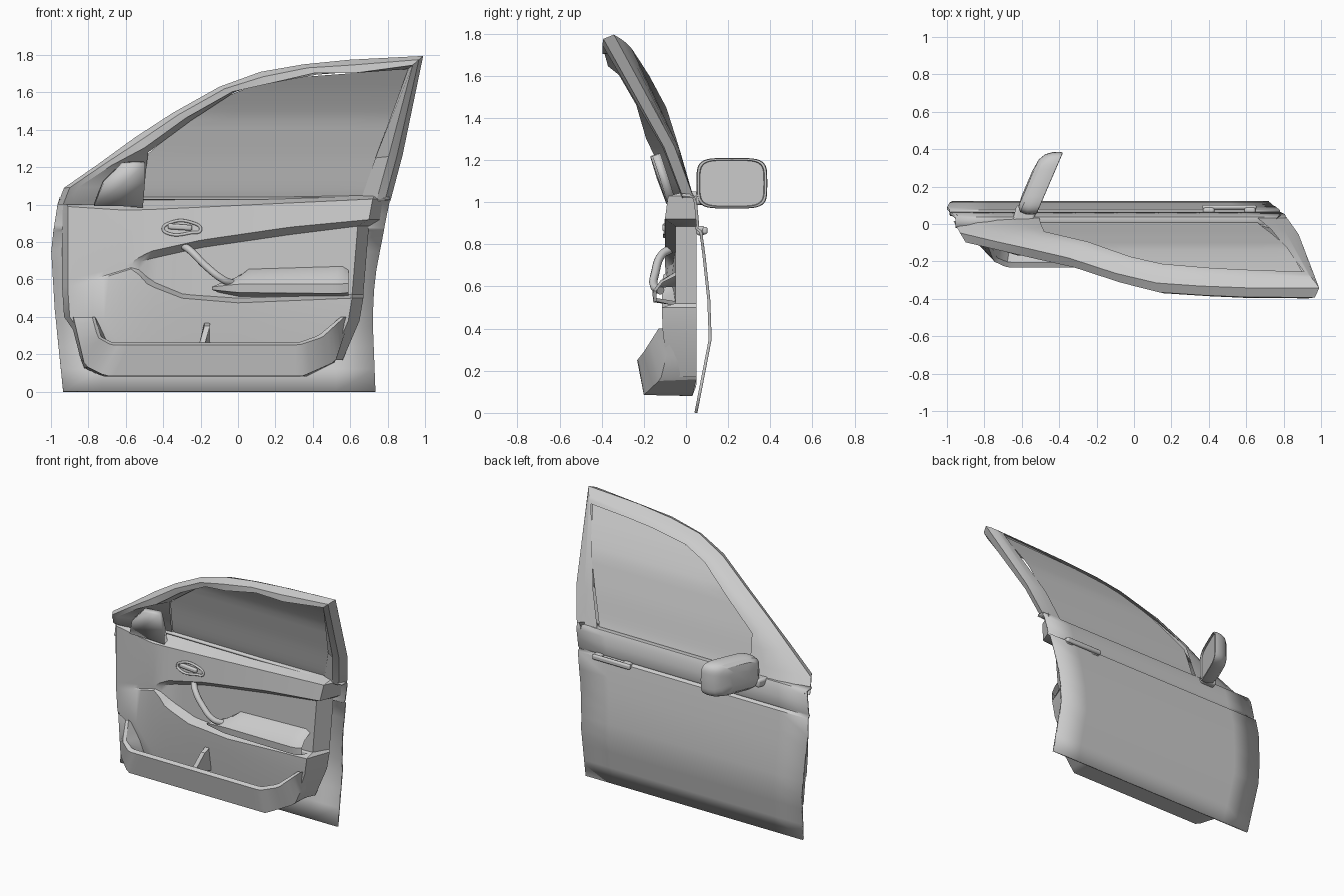
import bpy, bmesh, math
from mathutils import Vector

if "Cube" in bpy.data.objects:
    bpy.data.objects.remove(bpy.data.objects["Cube"])


def interp(pts, x, k=1):
    # piecewise-linear lookup of component k by first component
    if x <= pts[0][0]:
        return pts[0][k]
    for a, b in zip(pts, pts[1:]):
        if x <= b[0]:
            return a[k] + (b[k] - a[k]) * (x - a[0]) / (b[0] - a[0])
    return pts[-1][k]


def finish(ob, angle=30):
    bpy.ops.object.select_all(action='DESELECT')
    ob.select_set(True)
    bpy.context.view_layer.objects.active = ob
    bpy.ops.object.shade_smooth_by_angle(angle=math.radians(angle))
    return ob


def loft(name, rows, closed=False, cap=False, thick=0):
    # skin a list of equal-length point rows
    bm = bmesh.new()
    vs = [[bm.verts.new(p) for p in r] for r in rows]
    n = len(rows[0])
    for a, b in zip(vs, vs[1:]):
        for i in range(n if closed else n - 1):
            j = (i + 1) % n
            bm.faces.new((a[i], a[j], b[j], b[i]))
    if cap:
        bm.faces.new(vs[0])
        bm.faces.new(vs[-1])
    bmesh.ops.recalc_face_normals(bm, faces=bm.faces)
    me = bpy.data.meshes.new(name)
    bm.to_mesh(me)
    bm.free()
    ob = bpy.data.objects.new(name, me)
    bpy.context.collection.objects.link(ob)
    if thick:
        m = ob.modifiers.new("thickness", 'SOLIDIFY')
        m.thickness, m.offset = thick, 0
    return finish(ob)


def spread(row, n=48, ends=None):
    # resample a left-to-right row, denser at its ends; optionally return the ends to the skin
    x0, x1 = row[0][0], row[-1][0]
    out = []
    for i in range(n + 1):
        x = x0 + (x1 - x0) * (1 - math.cos(math.pi * i / n)) / 2
        out.append((x, interp(row, x, 1), interp(row, x, 2)))
    if ends:
        out = [(x0 - ends[0], .05, row[0][2])] + out + [(x1 + ends[1], .05, row[-1][2])]
    return out


def box(name, loc, size, bevel, rot=(0, 0, 0)):
    bpy.ops.mesh.primitive_cube_add(size=1, location=loc, rotation=rot)
    ob = bpy.context.object
    ob.name = name
    ob.scale = size
    bpy.ops.object.transform_apply(location=False, rotation=False, scale=True)
    m = ob.modifiers.new("round", 'BEVEL')
    m.width, m.segments = bevel, 3
    return finish(ob)


def tube(name, pts, r, cyclic=False):
    cu = bpy.data.curves.new(name, 'CURVE')
    cu.dimensions = '3D'
    cu.bevel_depth, cu.bevel_resolution, cu.use_fill_caps = r, 3, True
    sp = cu.splines.new('BEZIER')
    sp.bezier_points.add(len(pts) - 1)
    for bp, p in zip(sp.bezier_points, pts):
        bp.co = p
        bp.handle_left_type = bp.handle_right_type = 'AUTO'
    sp.use_cyclic_u = cyclic
    ob = bpy.data.objects.new(name, cu)
    bpy.context.collection.objects.link(ob)


# Outer side profile (z, y) and the front and rear door edges (z, x)
SIDE = [(0, .047), (.35, .115), (.54, .108), (.75, .085), (.86, .07), (.875, .05), (.89, .056),
        (1.0, .045), (1.06, .02), (1.25, -.03), (1.47, -.1), (1.61, -.18), (1.757, -.276), (1.8, -.3)]
LEFT = [(0, -.935), (.44, -.98), (.775, -1), (1.0, -.965), (1.04, -.95)]
RIGHT = [(0, .735), (.385, .72), (.6, .73), (.89, .785), (1.04, .815)]

# Outer door skin
zs = [0, .12, .24, .35, .44, .54, .65, .75, .86, .875, .89, .95, 1.0, 1.03]
rows = []
for z in zs:
    l, r = interp(LEFT, z), interp(RIGHT, z)
    rows.append([(l + (r - l) * i / 8, interp(SIDE, z), z) for i in range(9)])
rows.append([(x, -.02, 1.035) for x, y, z in rows[-1]])
loft("door_skin", rows, thick=.014)

# Window frame: (x, z) outer edge and opening edge, with inward roll of the outer edge
OUT = [(-.965, 1.0), (-.93, 1.09), (-.75, 1.215), (-.55, 1.36), (-.35, 1.49), (-.1, 1.63), (.12, 1.71),
       (.35, 1.75), (.6, 1.775), (.99, 1.795), (.88, 1.265), (.815, 1.02)]
WIN = [(-.51, 1.0), (-.50, 1.1), (-.49, 1.2), (-.48, 1.28), (-.25, 1.45), (-.02, 1.6), (.15, 1.66),
       (.42, 1.695), (.62, 1.71), (.91, 1.725), (.735, 1.25), (.655, 1.02)]
ROLL = [.03, .06, .07, .07, .07, .07, .07, .06, .055, .045, .02, 0]
frame = []
for t in (0, .25, .5, .75, 1):
    row = []
    for o, w, r in zip(OUT, WIN, ROLL):
        x, z = w[0] + (o[0] - w[0]) * t, w[1] + (o[1] - w[1]) * t
        row.append((x, interp(SIDE, z) - r * t * t, z))
    frame.append(row)
outer = frame[-1]
for shift, depth in ((.03, .05), (.075, .055)):
    row = []
    for p, w in zip(outer, WIN):
        d = Vector((w[0] - p[0], 0, w[1] - p[2])).normalized() * shift
        row.append((p[0] + d.x, p[1] - depth, p[2] + d.z))
    frame.append(row)
frame.append([(x, interp(SIDE, z) - .03, z) for x, z in WIN])
loft("window_frame", frame)

# Window glass
wl = sorted((z, x) for x, z in WIN[:10])
wr = sorted((z, x) for x, z in WIN[9:])
rows = []
for i in range(17):
    z = 1.0 + .725 * i / 16
    l, r = interp(wl, z), interp(wr, z)
    rows.append([(l + (r - l) * k / 6, interp(SIDE, z) - .02, z) for k in range(7)])
loft("window_glass", rows)

# Inner corner cover in front of the window
loft("corner_cover", [[(-.77, -.075, 1.0), (-.64, -.075, 1.0), (-.51, -.065, .99)],
                      [(-.72, -.12, 1.12), (-.61, -.115, 1.12), (-.5, -.105, 1.12)],
                      [(-.62, -.15, 1.22), (-.56, -.15, 1.225), (-.5, -.14, 1.225)]], thick=.04)

# Lower storage pocket
pocket = [
    [(-.9, .05, .4), (-.83, .05, .13), (-.72, .03, .08), (.36, .03, .08), (.52, .05, .16), (.62, .05, .4)],
    [(-.88, -.06, .4), (-.82, -.12, .14), (-.71, -.2, .085), (.35, -.2, .085), (.52, -.12, .16), (.6, -.06, .4)],
    [(-.78, -.12, .4), (-.75, -.2, .29), (-.68, -.232, .25), (.33, -.232, .25), (.45, -.2, .29), (.57, -.13, .4)],
    [(-.765, -.11, .4), (-.735, -.18, .295), (-.67, -.205, .262), (.32, -.205, .262), (.43, -.18, .3), (.55, -.12, .4)],
    [(-.74, -.08, .36), (-.66, -.08, .17), (.3, -.08, .17), (.5, -.08, .36)]]
loft("door_pocket", [spread(r) for r in pocket])
loft("pocket_divider", [[(x - .03, -.21, .245), (x, -.15, .35), (x, -.09, .37), (x, -.08, .2)]
                        for x in (-.18, -.15)], closed=True, cap=True)

# Inner trim panel with recess under the upper band
trim = [
    [(-.74, -.07, .17), (.5, -.08, .17)],
    [(-.9, -.04, .4), (-.75, -.1, .38), (.59, -.11, .38)],
    [(-.91, -.04, .55), (-.56, -.11, .66), (-.48, -.115, .57), (-.3, -.115, .5), (0, -.115, .475), (.61, -.115, .5)],
    [(-.91, -.04, .56), (-.55, -.1, .67), (-.46, -.06, .59), (-.29, -.05, .52), (0, -.05, .5), (.61, -.05, .52)],
    [(-.91, -.04, .6), (-.55, -.1, .685), (-.47, -.06, .71), (-.2, -.05, .77), (.28, -.05, .84), (.64, -.05, .885)],
    [(-.91, -.04, .64), (-.56, -.1, .7), (-.47, -.1, .75), (-.2, -.1, .81), (.28, -.1, .88), (.7, -.1, .92)],
    [(-.91, -.04, .99), (-.6, -.085, .97), (-.44, -.085, .975), (.72, -.085, 1.03)],
    [(-.92, .02, 1.02), (.73, 0, 1.05)]]
loft("trim_panel", [spread(r, ends=(.03, .06)) for r in trim])

# Armrest, pull handle and inner release handle
arm = [
    [(0, -.05, .6), (.05, -.05, .655), (.56, -.05, .67), (.59, -.05, .65)],
    [(-.06, -.11, .595), (.05, -.115, .625), (.54, -.12, .63), (.59, -.11, .62)],
    [(-.14, -.145, .56), (0, -.16, .575), (.54, -.16, .575), (.59, -.14, .58)],
    [(-.14, -.14, .545), (0, -.155, .53), (.54, -.155, .525), (.59, -.14, .53)],
    [(-.1, -.05, .53), (0, -.05, .51), (.54, -.05, .51), (.59, -.05, .51)]]
loft("armrest", [spread(r, 20) for r in arm], cap=True)
tube("pull_handle", [(-.29, -.07, .78), (-.25, -.115, .75), (-.17, -.145, .67), (-.08, -.15, .6), (-.03, -.12, .58)], .02)
tube("release_bezel", [(-.4, -.095, .87), (-.37, -.095, .9), (-.25, -.095, .905), (-.2, -.095, .865),
                       (-.25, -.1, .85), (-.37, -.1, .845)], .008, True)
box("release_lever", (-.31, -.1, .88), (.13, .025, .03), .01, (0, math.radians(4), 0))

# Outer door handle
box("outer_handle", (.51, .09, .865), (.29, .025, .035), .011)
for x in (.4, .62):
    box("handle_mount", (x, .07, .865), (.06, .04, .045), .012)

# Wing mirror: superellipse rings swept forward from the glass
rings = []
for s, dx in ((.86, -.012), (.9, -.012), (.92, .002), (.98, 0), (1, -.02), (.99, -.055), (.92, -.09), (.75, -.112), (.4, -.12)):
    ring = []
    for i in range(40):
        a = 2 * math.pi * i / 40
        c, sn = math.cos(a), math.sin(a)
        y = .218 + .168 * s * math.copysign(abs(c) ** .45, c)
        z = 1.09 + .12 * s * math.copysign(abs(sn) ** .45, sn)
        ring.append((-.52 + .43 * (y - .06) + dx, y, z))
    rings.append(ring)
loft("wing_mirror", rings, closed=True, cap=True)
box("mirror_foot", (-.59, .03, 1.015), (.11, .12, .055), .015, (0, 0, math.radians(-15)))
